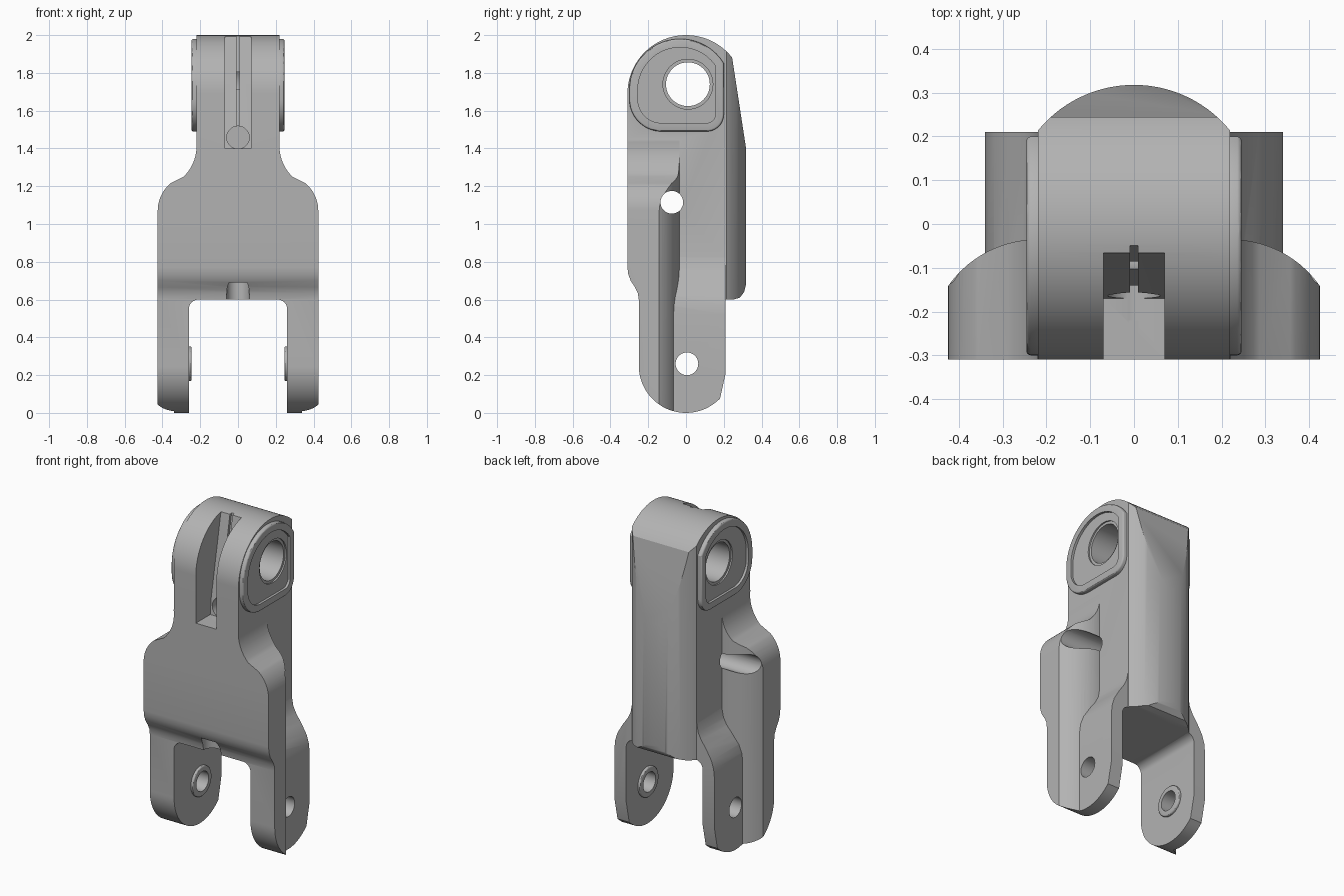
import bpy, bmesh, math
from mathutils import Vector

if "Cube" in bpy.data.objects:
    bpy.data.objects.remove(bpy.data.objects["Cube"])

grey = bpy.data.materials.new("satin_grey")
grey.diffuse_color = (0.45, 0.45, 0.45, 1)
grey.use_nodes = True
grey.node_tree.nodes["Principled BSDF"].inputs["Base Color"].default_value = grey.diffuse_color


def arc(cx, cy, r, a0, a1, n=16):
    return [(cx + r * math.cos(math.radians(a0 + (a1 - a0) * i / n)),
             cy + r * math.sin(math.radians(a0 + (a1 - a0) * i / n))) for i in range(n + 1)]


def mirrored(half):
    """Close a right-hand outline with its reflection in x = 0."""
    return half + [(-x, v) for x, v in reversed(half)]


def prism(name, pts, axis, a, b):
    """Extrude a 2D outline along one axis from a to b."""
    place = {'x': lambda p, t: (t, p[0], p[1]),
             'y': lambda p, t: (p[0], t, p[1]),
             'z': lambda p, t: (p[0], p[1], t)}[axis]
    bm = bmesh.new()
    face = bm.faces.new([bm.verts.new(place(p, a)) for p in pts])
    ext = bmesh.ops.extrude_face_region(bm, geom=[face])
    shift = Vector(place((0, 0), b - a))
    bmesh.ops.translate(bm, vec=shift, verts=[v for v in ext['geom'] if isinstance(v, bmesh.types.BMVert)])
    bmesh.ops.recalc_face_normals(bm, faces=bm.faces)
    me = bpy.data.meshes.new(name)
    bm.to_mesh(me)
    bm.free()
    me.materials.append(grey)
    ob = bpy.data.objects.new(name, me)
    bpy.context.collection.objects.link(ob)
    return ob


def disc(name, y, z, r, a, b, n=48):
    return prism(name, arc(y, z, r, 0, 360, n)[:-1], 'x', a, b)


def apply(ob, mod):
    bpy.context.view_layer.objects.active = ob
    bpy.ops.object.modifier_apply(modifier=mod.name)


def combine(ob, other, op):
    mod = ob.modifiers.new("combine", 'BOOLEAN')
    mod.operation, mod.solver, mod.object = op, 'EXACT', other
    apply(ob, mod)
    bpy.data.objects.remove(other)


def bevel(ob, width):
    mod = ob.modifiers.new("bevel", 'BEVEL')
    mod.width, mod.segments, mod.limit_method = width, 3, 'ANGLE'
    mod.angle_limit = math.radians(40)
    apply(ob, mod)


# central column with the rounded back
hump = arc(0, 0.035, 0.283, 39, 90, 14)
body = prism("link_body", mirrored([(0.22, -0.4)] + hump[:-1]), 'z', 0.5, 2.1)

# wide front plate: curved back edges, shouldered front outline
flank = arc(0.22, -0.285, 0.25, 34.9, 90, 14)
plate = prism("front_plate", mirrored([(0.425, -0.4)] + flank), 'z', -0.1, 1.6)
shoulder = (arc(0.235, 1.07, 0.19, 0, 50, 10) + arc(0.45, 1.415, 0.231, 225, 173, 10)
            + [(0.205, 1.5)])
combine(plate, prism("shoulder_outline", mirrored([(0.425, -0.2)] + shoulder), 'y', -0.6, 0.5),
        'INTERSECT')
combine(body, plate, 'UNION')

# legs, flaring out from the column
flare = [(0.34, -0.2), (0.34, 0.52), (0.335, 0.57), (0.32, 0.62), (0.285, 0.68),
         (0.25, 0.73), (0.23, 0.77), (0.221, 0.82), (0.21, 0.87)]
combine(body, prism("legs", mirrored(flare), 'y', -0.15, 0.21), 'UNION')

# side silhouette trims everything
side = ([(-0.25, 0.6), (-0.255, 0.635), (-0.27, 0.665), (-0.293, 0.7), (-0.306, 0.735), (-0.31, 0.77)]
        + arc(0, 1.69, 0.31, 180, 38, 40)
        + [(0.318, 1.4), (0.318, 0.68), (0.308, 0.64), (0.285, 0.61), (0.25, 0.6), (0.214, 0.6),
           (0.212, 0.22), (0.18, 0.075)]
        + arc(0, 0.25, 0.25, -50, -180, 30))
combine(body, prism("side_outline", side, 'x', -0.6, 0.6), 'INTERSECT')

# gap between the legs
gap = mirrored([(0.26, -0.2)] + arc(0.21, 0.55, 0.05, 0, 90, 8))
combine(body, prism("leg_gap", gap, 'y', -0.6, 0.6), 'DIFFERENCE')


# raised collars with a recessed face, and bosses inside the legs
def collar_outline(d):
    r = 0.27 - d
    start = math.degrees(math.acos((0.23 - d) / r))
    return (arc(-0.03, 1.71, r, start, 180, 32) + arc(-0.13, 1.66, 0.17 - d, 180, 270, 12)
            + arc(0.11, 1.58, 0.09 - d, 270, 360, 10))


for s in (-1, 1):
    collar = prism("collar", collar_outline(0), 'x', s * 0.15, s * 0.246)
    bevel(collar, 0.01)
    combine(body, collar, 'UNION')
    combine(body, prism("collar_recess", collar_outline(0.045), 'x', s * 0.231, s * 0.4), 'DIFFERENCE')
    combine(body, disc("eye_rim", 0.01, 1.74, 0.132, s * 0.222, s * 0.4), 'DIFFERENCE')
    boss = disc("leg_boss", 0.005, 0.26, 0.092, s * 0.245, s * 0.3)
    bevel(boss, 0.008)
    combine(body, boss, 'UNION')

# slot in the front of the head, with a narrow groove along its back wall
for w, d in ((0.07, 0), (0.009, 0.016)):
    slot = [(-0.5, 1.4), (-0.17 + d, 1.4), (-0.16 + d, 1.5), (-0.055 + d, 2.05), (-0.5, 2.05)]
    combine(body, prism("head_slot", slot, 'x', -w, w), 'DIFFERENCE')
combine(body, prism("slot_port", arc(0, 1.458, 0.06, 0, 360, 32)[:-1], 'y', -0.22, -0.07), 'DIFFERENCE')

# small round relief under the front edge
combine(body, prism("lower_port", arc(0, -0.25, 0.06, 0, 360, 32)[:-1], 'z', 0.5, 0.69), 'DIFFERENCE')

# cross holes: eye, middle pin, leg pins
for y, z, r in ((0.01, 1.74, 0.116), (-0.075, 1.115, 0.06), (0.005, 0.26, 0.06)):
    combine(body, disc("cross_hole", y, z, r, -0.6, 0.6), 'DIFFERENCE')

bpy.ops.object.select_all(action='DESELECT')
body.select_set(True)
bpy.context.view_layer.objects.active = body
bpy.ops.object.shade_smooth_by_angle(angle=math.radians(30))
